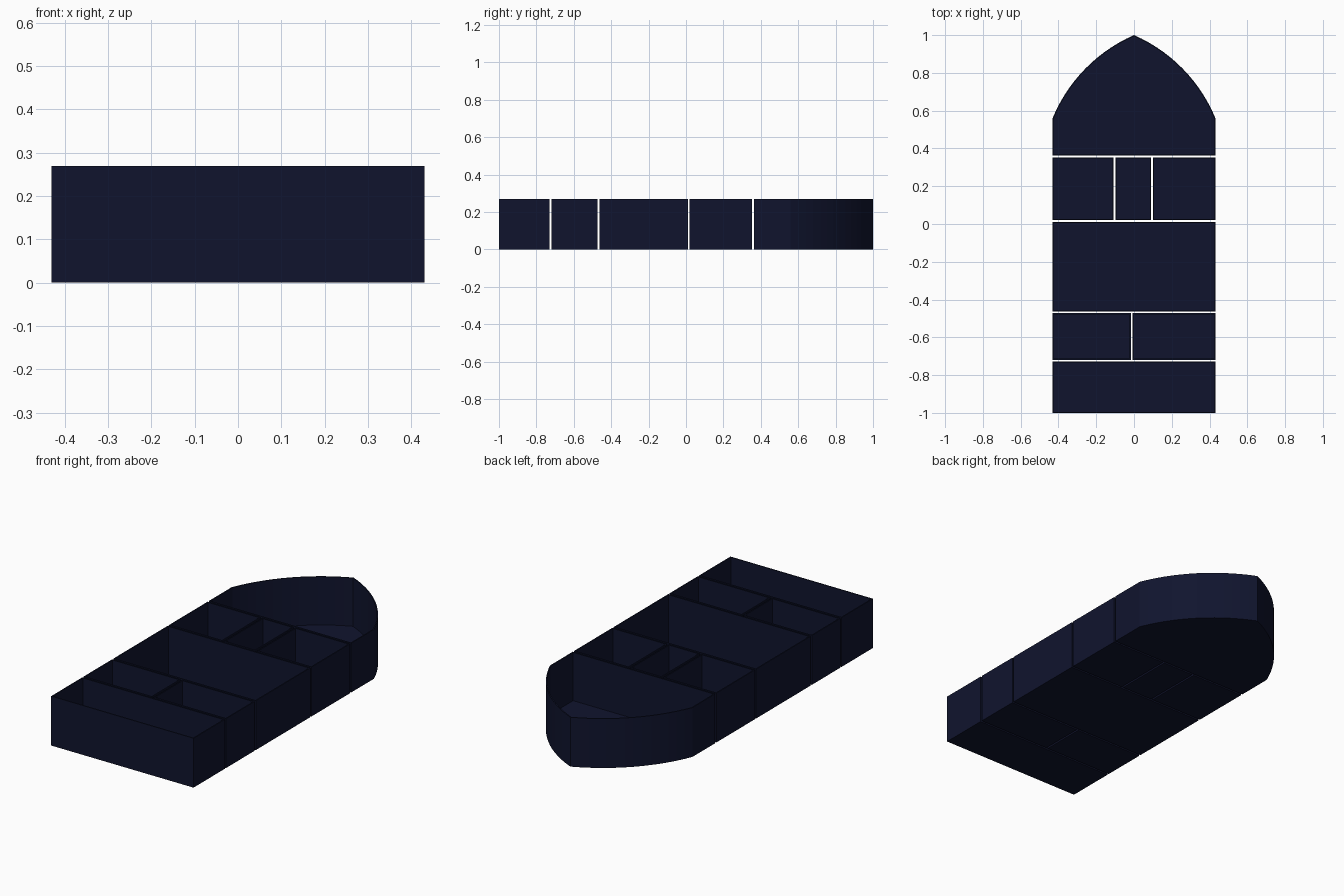
import bpy, bmesh, math
from mathutils import Vector

if "Cube" in bpy.data.objects:
    bpy.data.objects.remove(bpy.data.objects["Cube"])

H = 0.27        # tray height
T = 0.006       # wall and floor thickness
W = 0.431       # half width of the set
G = 0.005       # half of the gap between trays

navy = bpy.data.materials.new("navy_plastic")
navy.diffuse_color = (0.005, 0.007, 0.027, 1)
navy.use_nodes = True
navy.node_tree.nodes["Principled BSDF"].inputs["Base Color"].default_value = navy.diffuse_color


def inset(points, d):
    """Offset a convex counter-clockwise outline inwards by d."""
    out, n = [], len(points)
    for i, p in enumerate(points):
        a = (p - points[i - 1]).normalized()
        b = (points[(i + 1) % n] - p).normalized()
        na, nb = Vector((-a.y, a.x)), Vector((-b.y, b.x))
        out.append(p + (na + nb) * d / (1 + na.dot(nb)))
    return out


def tray(name, outline, height=H):
    """Open-topped box with thin walls on any convex outline."""
    outer = [Vector(p) for p in outline]
    inner = inset(outer, T)
    bm = bmesh.new()
    rings = [[bm.verts.new((p.x, p.y, z)) for p in ring]
             for ring, z in ((outer, 0), (outer, height), (inner, height), (inner, T))]
    n = len(outer)
    for lo, hi in zip(rings, rings[1:]):
        for i in range(n):
            j = (i + 1) % n
            bm.faces.new((lo[i], lo[j], hi[j], hi[i]))
    bm.faces.new(rings[0][::-1])
    bm.faces.new(rings[-1])
    bmesh.ops.recalc_face_normals(bm, faces=bm.faces)
    mesh = bpy.data.meshes.new(name)
    bm.to_mesh(mesh)
    bm.free()
    mesh.materials.append(navy)
    obj = bpy.data.objects.new(name, mesh)
    bpy.context.collection.objects.link(obj)
    return obj


def box_tray(name, x0, x1, y0, y1, height=H):
    return tray(name, [(x0, y0), (x1, y0), (x1, y1), (x0, y1)], height)


# rows of rectangular trays: name, y range, x positions of the dividers
rows = [
    ("front_tray", -1.0, -0.724 - G, []),
    ("small_tray", -0.724 + G, -0.467 - G, [-0.012]),
    ("large_tray", -0.467 + G, 0.015 - G, []),
    ("middle_tray", 0.015 + G, 0.358 - G, [-0.104, 0.095]),
]
for name, y0, y1, dividers in rows:
    xs = [-W - G] + dividers + [W + G]
    for i in range(len(xs) - 1):
        box_tray(f"{name}_{i + 1}", xs[i] + G, xs[i + 1] - G, y0, y1)

# pointed-arch tray at the back: circular arc from the side up to the tip
side, tip = Vector((W, 0.56)), Vector((0, 1.0))
chord = tip - side
sag = 0.06
radius = (chord.length ** 2 / 4 + sag ** 2) / (2 * sag)
outward = Vector((chord.y, -chord.x)).normalized()
centre = (side + tip) / 2 - outward * (radius - sag)
half = math.asin(chord.length / 2 / radius)
mid = math.atan2(outward.y, outward.x)
N = 14
arc = [centre + radius * Vector((math.cos(mid + half * (2 * i / N - 1)),
                                 math.sin(mid + half * (2 * i / N - 1)))) for i in range(N + 1)]
left = [Vector((-p.x, p.y)) for p in reversed(arc[:-1])]
tray("arched_tray", [(-W, 0.358 + G), (W, 0.358 + G)] + arc + left)
